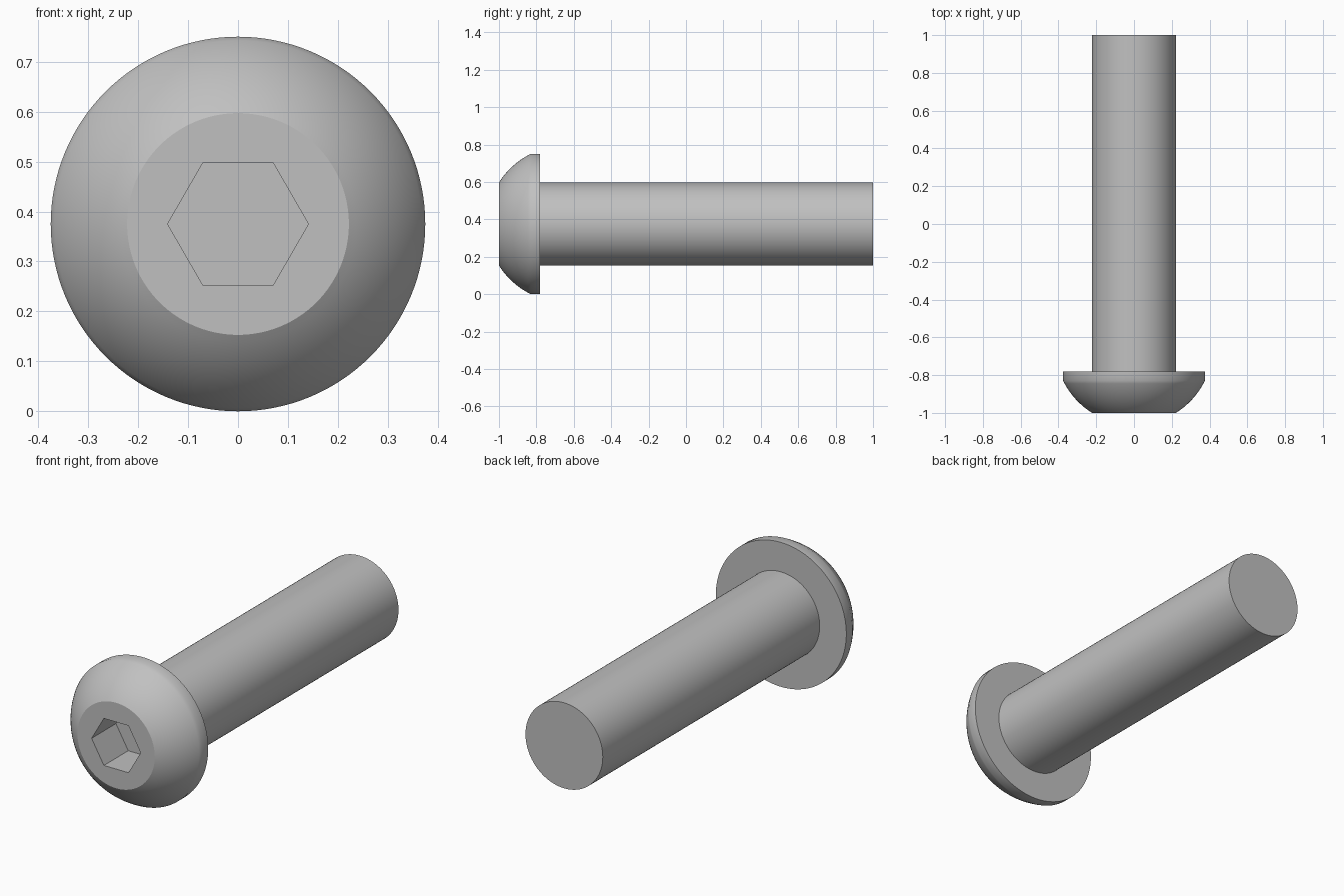
import bpy, bmesh
from math import sin, cos, atan2, radians, hypot, tau
from mathutils import Vector

if "Cube" in bpy.data.objects:
    bpy.data.objects.remove(bpy.data.objects["Cube"], do_unlink=True)

# Main sizes; the screw axis runs along y
HEAD_R, FLAT_R, SHANK_R = 0.375, 0.222, 0.222
FRONT, RIM, HEAD_BACK, END = -1.0, -0.83, -0.78, 1.0
HEX_R, HEX_DEPTH = 0.141, 0.2
SIDES, DOME_STEPS = 128, 14

steel = bpy.data.materials.new("grey steel")
steel.use_nodes = True
steel.diffuse_color = (0.53, 0.53, 0.53, 1)
steel.node_tree.nodes["Principled BSDF"].inputs["Base Color"].default_value = steel.diffuse_color

# Dome arc centred on the axis, through the flat's edge and the rim
centre = (FLAT_R**2 + FRONT**2 - HEAD_R**2 - RIM**2) / (2 * (FRONT - RIM))
radius = hypot(FLAT_R, FRONT - centre)
a0 = atan2(FLAT_R, centre - FRONT)
a1 = atan2(HEAD_R, centre - RIM)
angles = [a0 + (a1 - a0) * i / DOME_STEPS for i in range(DOME_STEPS + 1)]
profile = [(radius * sin(a), centre - radius * cos(a)) for a in angles]
profile += [(HEAD_R, HEAD_BACK), (SHANK_R, HEAD_BACK), (SHANK_R, END)]

# Turn the profile into head and shank
bm = bmesh.new()
verts = [bm.verts.new((r, y, 0)) for r, y in profile]
edges = [bm.edges.new(pair) for pair in zip(verts, verts[1:])]
bmesh.ops.spin(bm, geom=verts + edges, cent=(0, 0, 0), axis=(0, 1, 0),
               angle=tau, steps=SIDES, use_duplicate=False)
bmesh.ops.remove_doubles(bm, verts=bm.verts[:], dist=0.0001)


def open_loop(y):
    return [e for e in bm.edges if e.is_boundary
            and all(abs(v.co.y - y) < 0.001 for v in e.verts)]


# Shank end cap
bmesh.ops.contextual_create(bm, geom=open_loop(END))
front_edge = open_loop(FRONT)


# Hexagonal socket: walls and floor
def hexagon(y):
    return [bm.verts.new((HEX_R * cos(i * tau / 6), y, HEX_R * sin(i * tau / 6)))
            for i in range(6)]


mouth, floor = hexagon(FRONT), hexagon(FRONT + HEX_DEPTH)
for i in range(6):
    j = (i + 1) % 6
    bm.faces.new((mouth[i], mouth[j], floor[j], floor[i]))
bm.faces.new(floor)

# Flat front face around the socket
mouth_edges = [bm.edges.get((mouth[i], mouth[(i + 1) % 6])) for i in range(6)]
bmesh.ops.triangle_fill(bm, edges=front_edge + mouth_edges, use_beauty=True,
                        normal=Vector((0, -1, 0)))
bmesh.ops.recalc_face_normals(bm, faces=bm.faces[:])
bmesh.ops.translate(bm, verts=bm.verts[:], vec=(0, 0, HEAD_R))

mesh = bpy.data.meshes.new("button_head_screw")
bm.to_mesh(mesh)
bm.free()
mesh.materials.append(steel)
screw = bpy.data.objects.new("button_head_screw", mesh)
bpy.context.collection.objects.link(screw)

# Smooth dome and shank, crisp edges elsewhere
bpy.ops.object.select_all(action='DESELECT')
screw.select_set(True)
bpy.context.view_layer.objects.active = screw
bpy.ops.object.shade_smooth_by_angle(angle=radians(30))
